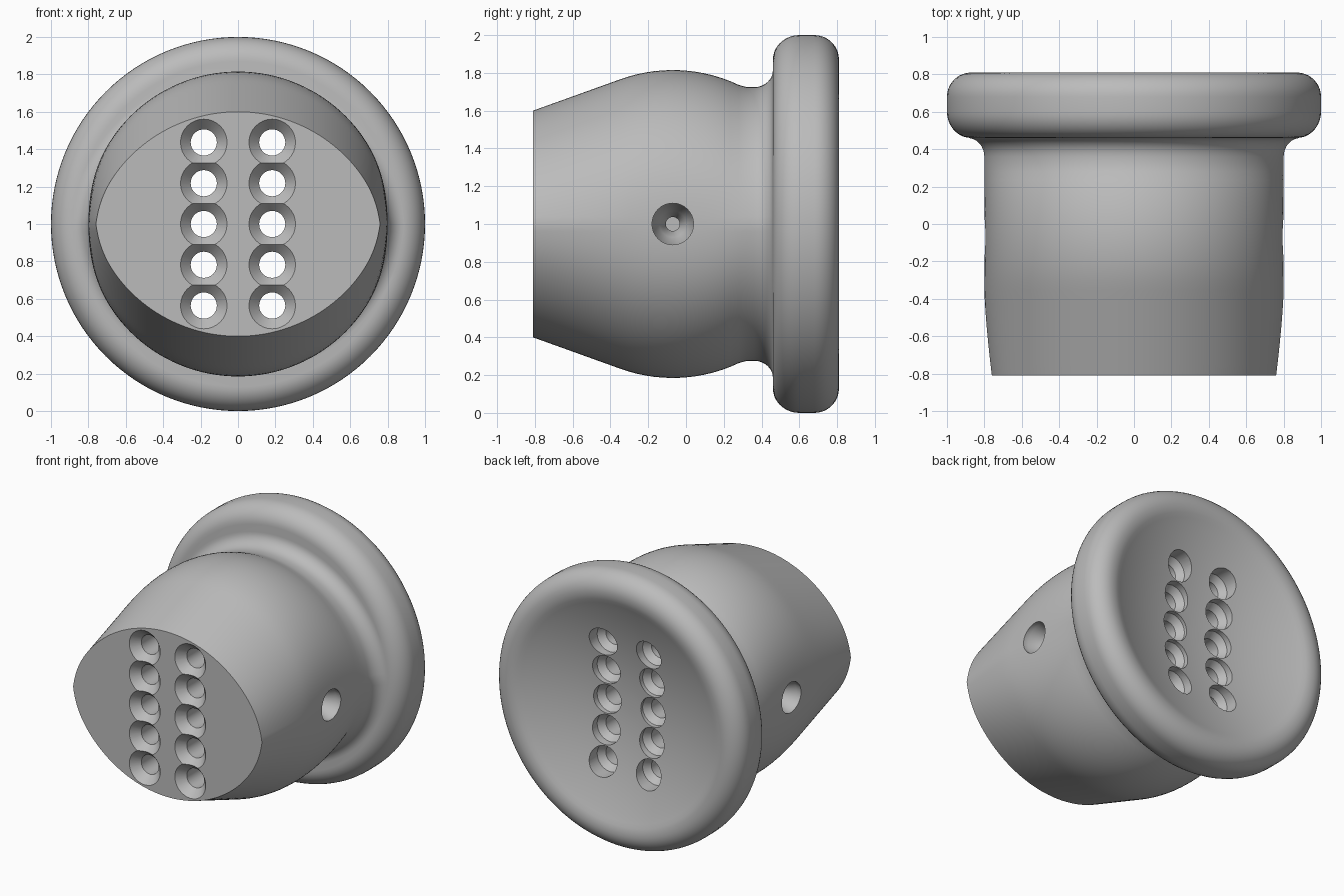
import bpy, bmesh
from math import sin, cos, pi, sqrt
from mathutils import Matrix, Vector

if "Cube" in bpy.data.objects:
    bpy.data.objects.remove(bpy.data.objects["Cube"], do_unlink=True)

SEG = 128      # sides of the body
R = 0.815      # bulge radius
MID = -0.07    # y of the widest part of the bulge
FRONT = -0.81

grey = bpy.data.materials.new("plain_grey")
grey.use_nodes = True
grey.diffuse_color = (0.5, 0.5, 0.5, 1)
grey.node_tree.nodes["Principled BSDF"].inputs["Base Color"].default_value = (0.5, 0.5, 0.5, 1)


def loft(name, rings):
    """Skin a list of closed rings and cap both ends."""
    bm = bmesh.new()
    loops = [[bm.verts.new(p) for p in ring] for ring in rings]
    for a, b in zip(loops, loops[1:]):
        n = len(a)
        for i in range(n):
            j = (i + 1) % n
            bm.faces.new((a[i], a[j], b[j], b[i]))
    bm.faces.new(loops[0])
    bm.faces.new(loops[-1])
    bmesh.ops.recalc_face_normals(bm, faces=bm.faces)
    mesh = bpy.data.meshes.new(name)
    bm.to_mesh(mesh)
    bm.free()
    mesh.materials.append(grey)
    obj = bpy.data.objects.new(name, mesh)
    bpy.context.collection.objects.link(obj)
    return obj


def lens_ring(y, h, w, offset=0.0):
    """Two overlapping arcs of radius R with softened side tips."""
    d = max(R - h, 0)
    p = 20
    tip = sqrt(R * R - d * d)
    cap = tip * ((tip / w) ** p - 1) ** (-1 / p)
    ring = []
    for i in range(SEG):
        a = 2 * pi * i / SEG
        c, s = abs(cos(a)), abs(sin(a))
        rho = sqrt(R * R - (d * c) ** 2) - d * s
        rho *= (1 + (rho * c / cap) ** p) ** (-1 / p)
        rho += offset
        ring.append((rho * cos(a), y, 1 + rho * sin(a)))
    return ring


def circle(y, r):
    return [(r * cos(2 * pi * i / SEG), y, 1 + r * sin(2 * pi * i / SEG)) for i in range(SEG)]


# Tapered front, running tangent into the round bulge
rings = []
bend = -0.35
bend_h = sqrt(R * R - (bend - MID) ** 2)
for i in range(9):
    t = i / 8
    y = FRONT + (bend - FRONT) * t
    rings.append(lens_ring(y, 0.6 + (bend_h - 0.6) * t, 0.80 - 0.04 * (1 - t) ** 1.4))
for i in range(1, 15):
    y = bend + (0.28 - bend) * i / 14
    rings.append(lens_ring(y, sqrt(R * R - (y - MID) ** 2), 0.80))

# Neck and fillet up to the flange
rings.append(lens_ring(0.32, 0.725, 0.80))
for i in range(9):
    a = pi / 2 * i / 8
    rings.append(lens_ring(0.36 + 0.1 * sin(a), 0.724, 0.80, 0.09 * (1 - cos(a))))

# Rounded flange rim
for i in range(10):
    a = pi / 2 * i / 9
    rings.append(circle(0.60 - 0.14 * cos(a), 0.87 + 0.13 * sin(a)))
for i in range(10):
    a = pi / 2 * i / 9
    rings.append(circle(0.68 + 0.13 * sin(a), 0.87 + 0.13 * cos(a)))

# Shallow dish in the back
for y, r in ((0.808, 0.84), (0.80, 0.81)):
    rings.append(circle(y, r))
for i in range(16):
    r = 0.78 * (1 - i / 16)
    rings.append(circle(0.63 + 0.157 * (r / 0.78) ** 2, r))
body = loft("flanged_plug", rings)


def drill(profile, origin, axis):
    """Cut a revolved profile of (distance, radius) pairs out of the body."""
    n = 32
    turn = Vector((0, 0, 1)).rotation_difference(Vector(axis)).to_matrix().to_4x4()
    m = Matrix.Translation(origin) @ turn
    cutter = loft("drill", [[m @ Vector((r * cos(2 * pi * i / n), r * sin(2 * pi * i / n), z))
                             for i in range(n)] for z, r in profile])
    cutter.hide_render = True
    mod = body.modifiers.new("drill", 'BOOLEAN')
    mod.operation = 'DIFFERENCE'
    mod.solver = 'EXACT'
    mod.object = cutter
    bpy.context.view_layer.objects.active = body
    bpy.ops.object.modifier_apply(modifier=mod.name)
    bpy.data.objects.remove(cutter, do_unlink=True)


# Two columns of through holes, countersunk at the front
for x in (-0.183, 0.183):
    for k in range(-2, 3):
        drill([(-0.05, 0.17), (0.06, 0.07), (1.37, 0.07), (1.42, 0.105), (1.8, 0.105)],
              (x, FRONT, 1 + 0.218 * k), (0, 1, 0))

# Stepped blind hole in each side
for side in (-1, 1):
    drill([(-0.1, 0.11), (0.04, 0.11), (0.12, 0.07), (0.18, 0.037), (0.36, 0.037)],
          (side * 0.8, MID, 1), (-side, 0, 0))

# Smooth shading with crisp hole and face edges
bpy.ops.object.select_all(action='DESELECT')
body.select_set(True)
bpy.context.view_layer.objects.active = body
bpy.ops.object.shade_smooth_by_angle(angle=0.6)
